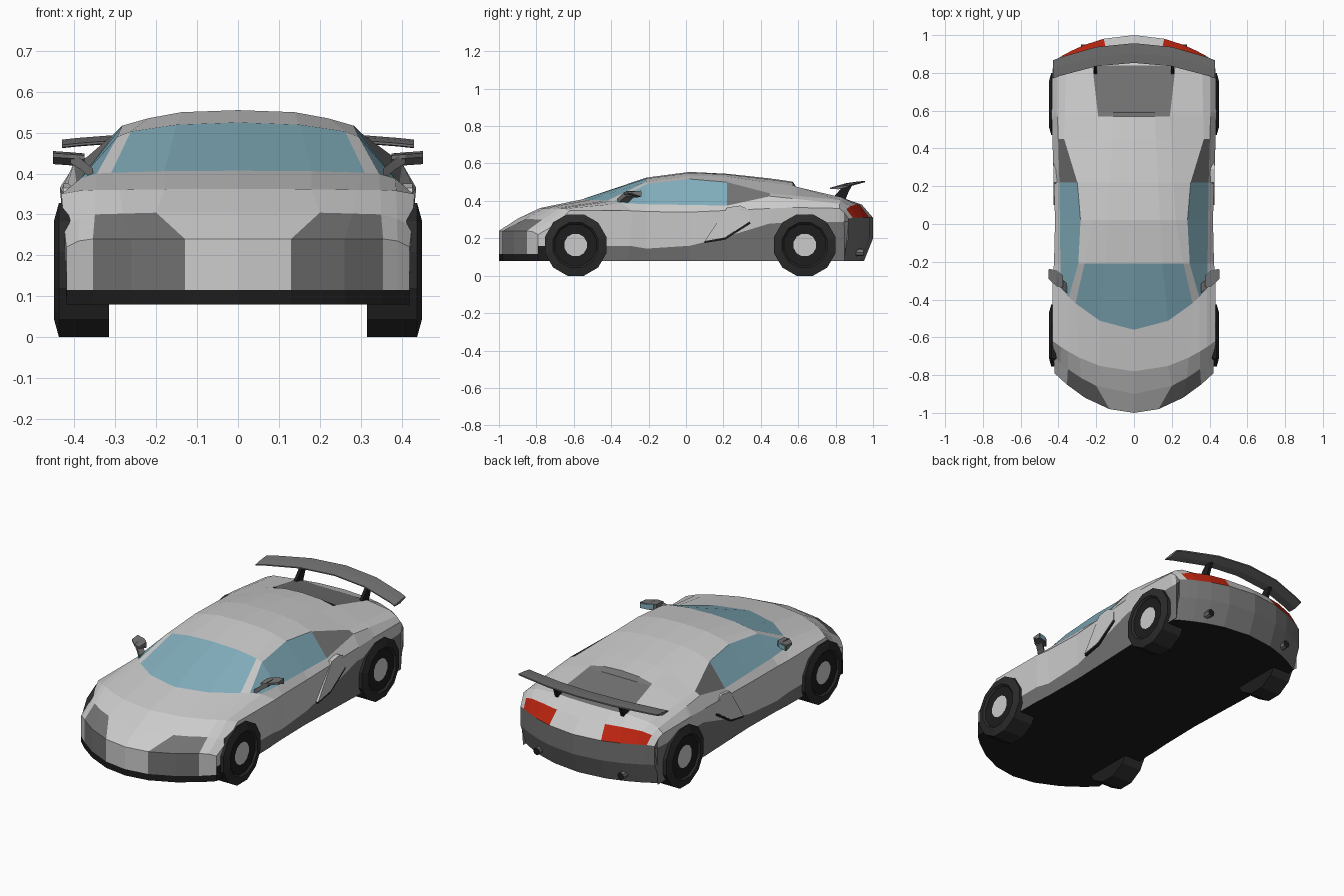
import bpy, bmesh, math

if "Cube" in bpy.data.objects:
    bpy.data.objects.remove(bpy.data.objects["Cube"])

# ---------- colours ----------
COLOURS = {
    "silver_paint": (0.60, 0.60, 0.60), "grey_trim": (0.17, 0.17, 0.17),
    "black_plastic": (0.012, 0.012, 0.012), "glass_blue": (0.22, 0.42, 0.50),
    "tail_red": (0.52, 0.018, 0.005), "tyre_black": (0.024, 0.024, 0.024),
}
NAMES = list(COLOURS)
MATS = []
for n, c in COLOURS.items():
    m = bpy.data.materials.new(n)
    m.diffuse_color = (*c, 1)
    m.use_nodes = True
    m.node_tree.nodes["Principled BSDF"].inputs["Base Color"].default_value = m.diffuse_color
    MATS.append(m)
SILVER, GREY, BLACK, GLASS, RED, TYRE = range(6)


def finish(name, bm, mirror=False):
    bmesh.ops.recalc_face_normals(bm, faces=bm.faces[:])
    me = bpy.data.meshes.new(name)
    bm.to_mesh(me)
    bm.free()
    for m in MATS:
        me.materials.append(m)
    ob = bpy.data.objects.new(name, me)
    bpy.context.collection.objects.link(ob)
    if mirror:
        ob.modifiers.new("mirror", 'MIRROR')
    return ob


def key(table, t):
    """Piecewise-linear lookup in a list of (station, value)."""
    for (a, va), (b, vb) in zip(table, table[1:]):
        if t <= b:
            return va + (vb - va) * (t - a) / (b - a)
    return table[-1][1]


def loft(name, sections, mat, mirror=False):
    """Closed solid through equal-length point loops, capped at both ends."""
    bm = bmesh.new()
    rings = [[bm.verts.new(p) for p in s] for s in sections]
    n = len(rings[0])
    for a, b in zip(rings, rings[1:]):
        for i in range(n):
            bm.faces.new((a[i], a[(i + 1) % n], b[(i + 1) % n], b[i]))
    bm.faces.new(rings[0])
    bm.faces.new(rings[-1])
    for f in bm.faces:
        f.material_index = mat
    return finish(name, bm, mirror)


# ---------- body: long rails from centre line down to the sill ----------
TOP = [(-1, .24), (-.9, .305), (-.78, .362), (-.56, .407), (-.21, .525), (.02, .555),
       (.22, .545), (.45, .52), (.57, .503), (.59, .475), (.84, .415), (.94, .38), (1, .31)]
X = [None,
     [(-1, .13), (-.9, .20), (-.78, .18), (-.56, .18), (-.21, .15), (.57, .11), (.84, .13), (1, .16)],
     [(-1, .26), (-.9, .28), (-.56, .31), (-.21, .262), (.02, .22), (.57, .19), (.84, .22), (1, .26)],
     [(-1, .355), (-.9, .35), (-.56, .345), (-.21, .295), (.02, .283), (.22, .30), (.45, .37), (.84, .36), (1, .33)],
     [(-1, .39), (-.56, .385), (.22, .395), (.57, .405), (.84, .405), (1, .38)],
     [(-1, .42), (-.78, .432), (-.56, .432), (.02, .418), (.57, .436), (.84, .432), (1, .415)],
     [(-1, .42), (-.56, .422), (.02, .41), (.57, .428), (1, .415)],
     [(-1, .42), (-.56, .41), (.02, .40), (.57, .42), (1, .415)]]
Z = [TOP, None,
     [(-1, .24), (-.9, .302), (-.78, .36), (-.56, .402), (-.21, .503), (.02, .535),
      (.22, .53), (.57, .48), (.84, .418), (.94, .38), (1, .31)],
     [(-1, .24), (-.9, .30), (-.78, .36), (-.56, .40), (-.21, .49), (.02, .517),
      (.22, .50), (.45, .44), (.84, .405), (.94, .372), (1, .31)],
     [(-1, .235), (-.9, .29), (-.78, .358), (-.56, .388), (.22, .375), (.45, .425), (.84, .385), (.94, .355), (1, .31)],
     [(-1, .22), (-.9, .27), (-.78, .35), (.02, .34), (.57, .365), (.84, .36), (.94, .34), (1, .305)],
     [(-1, .16), (-.56, .16), (-.21, .145), (.02, .16), (.22, .21), (.45, .28), (1, .29)],
     [(-1, .08), (1, .08)]]
# station, bow of the row in plan, ceiling height (wraps the nose and tail down)
ROWS = [(-1, .22, .08), (-1, .22, .115), (-1, .22, 9), (-.9, .2, 9), (-.78, .16, 9), (-.56, .27, 9),
        (-.21, 0, 9), (.02, 0, 9), (.22, 0, 9), (.45, 0, 9), (.57, 0, 9), (.59, 0, 9),
        (.84, -.02, 9), (.94, -.1, 9), (1, -.14, 9), (1, -.14, .2), (1, -.14, .08)]


def body_point(row, col):
    t, bow, ceiling = row
    k = abs(col)
    x = key(X[k], t) if k else 0
    if k == 1:
        z = key(TOP, t) * .75 + key(Z[2], t) * .25
    else:
        z = key(Z[k], t)
    z = min(z, ceiling)
    y = t + bow * (x / .43) ** 2
    if t == 1:
        y -= max(0, .2 - z) * .4
    return (math.copysign(x, col), y, z)


def body_colour(r, band):
    if r == 0 or (r < 4 and band == 6):
        return BLACK                                   # front lip
    if r in (1, 2) and band in (1, 2):
        return GREY                                    # front intakes
    if r == 5 and band < 2:
        return GLASS                                   # windscreen
    if 5 <= r <= 7 and band == 3:
        return GLASS                                   # side windows
    if r == 8 and band == 3:
        return GREY                                    # rear quarter panel
    if r in (10, 11) and band < 2:
        return GREY                                    # engine cover
    if r == 13 and 1 <= band <= 3:
        return RED                                     # tail lights
    if r >= 14 or band == 6 or (r >= 13 and band == 5):
        return GREY                                    # sills and rear bumper
    return SILVER


bm = bmesh.new()
grid = [[bm.verts.new(body_point(row, c)) for c in range(-7, 8)] for row in ROWS]
for r in range(len(ROWS) - 1):
    for i in range(14):
        f = bm.faces.new((grid[r][i], grid[r][i + 1], grid[r + 1][i + 1], grid[r + 1][i]))
        f.material_index = body_colour(r, min(abs(i - 7), abs(i - 6)))
bmesh.ops.remove_doubles(bm, verts=bm.verts[:], dist=1e-4)
# flat floor
rim = [e for e in bm.edges if len(e.link_faces) == 1]
for f in bmesh.ops.edgeloop_fill(bm, edges=rim)["faces"]:
    f.material_index = BLACK
finish("car_body", bm)

# ---------- wheels: twelve-sided lathe (x, radius), colour per ring ----------
PROFILE = [(.315, 0), (.315, .17), (.438, .17), (.45, .125), (.44, .115), (.438, .062), (.438, 0)]
RING = [BLACK, TYRE, TYRE, TYRE, BLACK, SILVER]


def wheel(name, y):
    bm = bmesh.new()
    n = 12
    ang = [2 * math.pi * (i + .5) / n for i in range(n)]
    rings = [[bm.verts.new((x, y + r * math.sin(a), .164 + r * math.cos(a))) for a in ang] for x, r in PROFILE]
    for k in range(len(rings) - 1):
        for i in range(n):
            j = (i + 1) % n
            f = bm.faces.new((rings[k][i], rings[k][j], rings[k + 1][j], rings[k + 1][i]))
            f.material_index = RING[k]
    bmesh.ops.remove_doubles(bm, verts=bm.verts[:], dist=1e-5)
    finish(name, bm, True)


wheel("front_wheels", -.59)
wheel("rear_wheels", .635)

# ---------- rear wing: thin bowed blade ----------
blade = []
for x in (-.43, -.39, -.2, 0, .2, .39, .43):
    lead, trail, z = .853 - .45 * x * x, .957 - .49 * x * x, .5 - .13 * x * x
    blade.append([(x, lead, z - .012), (x, (lead + trail) / 2, z - .014), (x, trail, z),
                  (x, trail, z + .007), (x, (lead + trail) / 2, z + .002), (x, lead, z - .006)])
loft("rear_wing", blade, GREY)


def plate(name, outline, x0, x1, mat):
    """Side-view outline (y, z) given thickness across x, on both sides."""
    loft(name, [[(x, y, z) for y, z in outline] for x in (x0, x1)], mat, True)


plate("wing_struts", [(.78, .41), (.85, .49), (.895, .495), (.87, .45), (.85, .40)], .195, .212, BLACK)

# ---------- side air scoops behind the doors ----------
plate("side_scoops", [(.22, .365), (.29, .375), (.342, .35), (.338, .29), (.21, .205), (.1, .185)], .39, .427, SILVER)
plate("scoop_gaps", [(.34, .29), (.345, .278), (.21, .193), (.1, .175), (.1, .185), (.21, .205)], .39, .425, BLACK)

# ---------- door mirrors: stalk, housing, glass ----------
loft("mirror_stalks", [[(x, y - .02, z - .015), (x, y + .03, z - .015), (x, y + .03, z + .012), (x, y - .02, z + .012)]
                       for x, y, z in ((.355, -.345, .40), (.385, -.32, .425), (.41, -.30, .44))], GREY, True)
loft("mirror_housings", [[(x, y - h, .437 + s), (x, y + h, .42 + s), (x, y + h, .452 + s), (x, y - h, .447 + s)]
                         for x, y, h, s in ((.375, -.305, .03, -.003), (.41, -.29, .04, 0), (.453, -.265, .025, .003))],
     GREY, True)
loft("mirror_glass", [[(x, y, z) for y, z in ((yy, .424), (yy + .004, .424), (yy + .004, .45), (yy, .45))]
                      for x, yy in ((.385, -.268), (.41, -.25), (.448, -.241))], GLASS, True)

# ---------- exhaust pipes ----------
bm = bmesh.new()
bmesh.ops.create_cone(bm, cap_ends=True, segments=8, radius1=.02, radius2=.02, depth=.09)
for v in bm.verts:
    x, y, z = v.co
    v.co = (.26 + x, .905 + z, .125 + y)
for f in bm.faces:
    f.material_index = BLACK if f.calc_center_median().y > .94 else GREY
finish("exhaust_pipes", bm, True)
